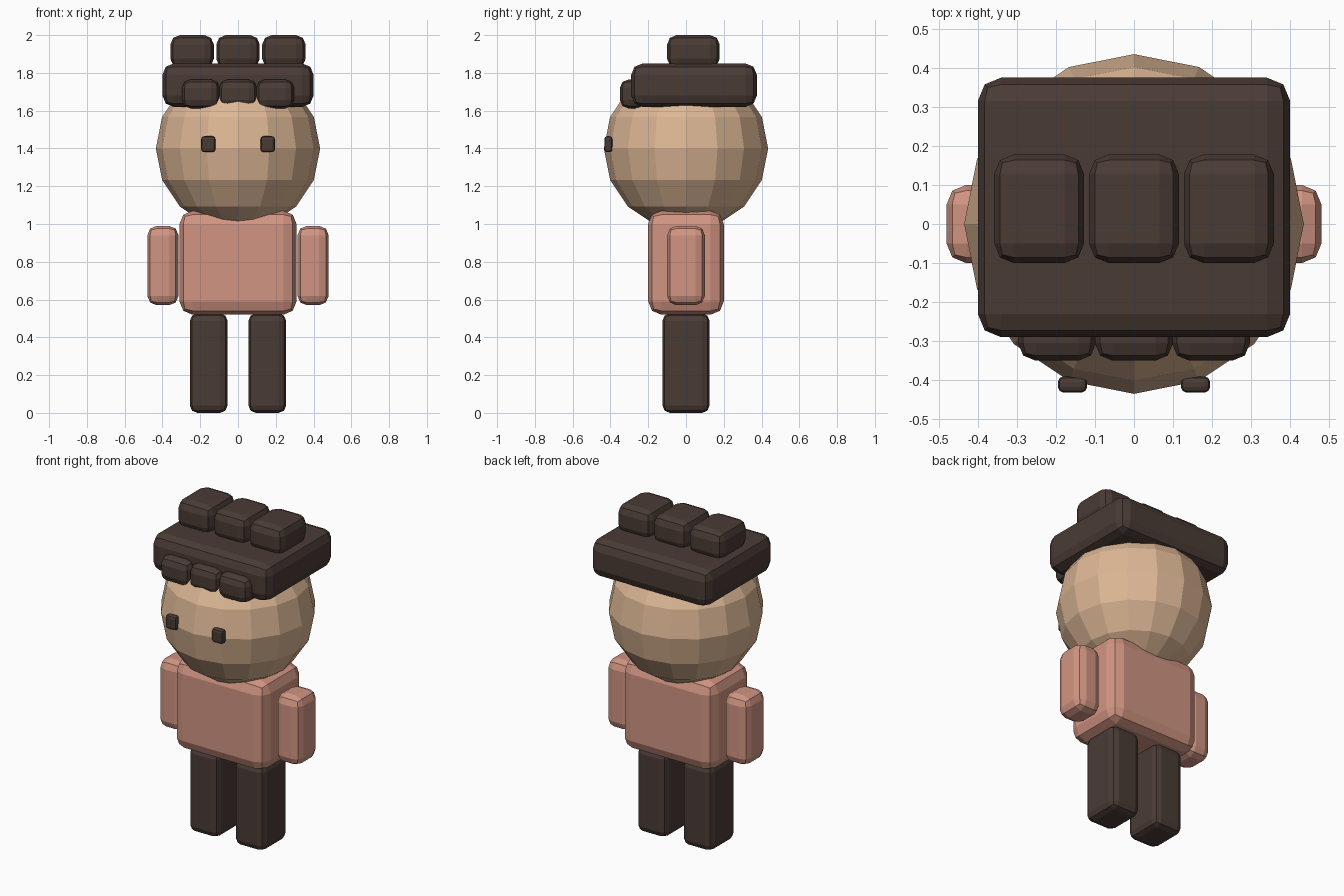
import bpy
import bmesh
from mathutils import Vector

default = bpy.data.objects.get("Cube")
if default:
    bpy.data.objects.remove(default, do_unlink=True)


def material(name, colour):
    m = bpy.data.materials.new(name)
    m.use_nodes = True
    m.diffuse_color = (*colour, 1)
    bsdf = next(n for n in m.node_tree.nodes if n.type == 'BSDF_PRINCIPLED')
    bsdf.inputs["Base Color"].default_value = (*colour, 1)
    return m


skin = material("tan skin", (0.72, 0.47, 0.30))
pink = material("dusty pink cloth", (0.64, 0.30, 0.225))
dark = material("dark brown", (0.068, 0.044, 0.036))


def add_object(name, bm, mat):
    mesh = bpy.data.meshes.new(name)
    bm.to_mesh(mesh)
    bm.free()
    mesh.materials.append(mat)
    obj = bpy.data.objects.new(name, mesh)
    bpy.context.collection.objects.link(obj)
    return obj


def rounded_box(name, low, high, bevel, mat):
    """Box between two corners, with two-step rounded edges."""
    low, high = Vector(low), Vector(high)
    bm = bmesh.new()
    bmesh.ops.create_cube(bm, size=1)
    bmesh.ops.scale(bm, vec=high - low, verts=bm.verts)
    bmesh.ops.translate(bm, vec=(low + high) / 2, verts=bm.verts)
    obj = add_object(name, bm, mat)
    mod = obj.modifiers.new("Rounded edges", 'BEVEL')
    mod.width = bevel
    mod.segments = 2
    mod.limit_method = 'NONE'
    return obj


def pair(name, low, high, bevel, mat):
    """Left part as given, right part mirrored across x."""
    rounded_box("left_" + name, low, high, bevel, mat)
    rounded_box("right_" + name, (-high[0], *low[1:]), (-low[0], *high[1:]), bevel, mat)


# Head: faceted ball
bm = bmesh.new()
bmesh.ops.create_uvsphere(bm, u_segments=16, v_segments=8, radius=0.435)
bmesh.ops.translate(bm, vec=(0, 0, 1.4), verts=bm.verts)
add_object("head", bm, skin)

# Body and limbs
rounded_box("torso", (-0.31, -0.2, 0.52), (0.31, 0.2, 1.07), 0.07, pink)
pair("arm", (0.315, -0.1, 0.57), (0.48, 0.1, 0.99), 0.05, pink)
pair("leg", (0.055, -0.125, 0), (0.255, 0.125, 0.527), 0.04, dark)

# Face
pair("eye", (0.12, -0.432, 1.38), (0.195, -0.39, 1.465), 0.015, dark)

# Hair: slab, fringe locks in front, tufts on top
rounded_box("hair_slab", (-0.4, -0.29, 1.62), (0.4, 0.375, 1.85), 0.06, dark)
for side, i in (("right", -1), ("middle", 0), ("left", 1)):
    x = i * 0.197
    rounded_box(side + "_fringe", (x - 0.1, -0.35, 1.612), (x + 0.1, -0.2, 1.765), 0.045, dark)
    x = i * 0.243
    rounded_box(side + "_tuft", (x - 0.115, -0.1, 1.825), (x + 0.115, 0.178, 2), 0.05, dark)
